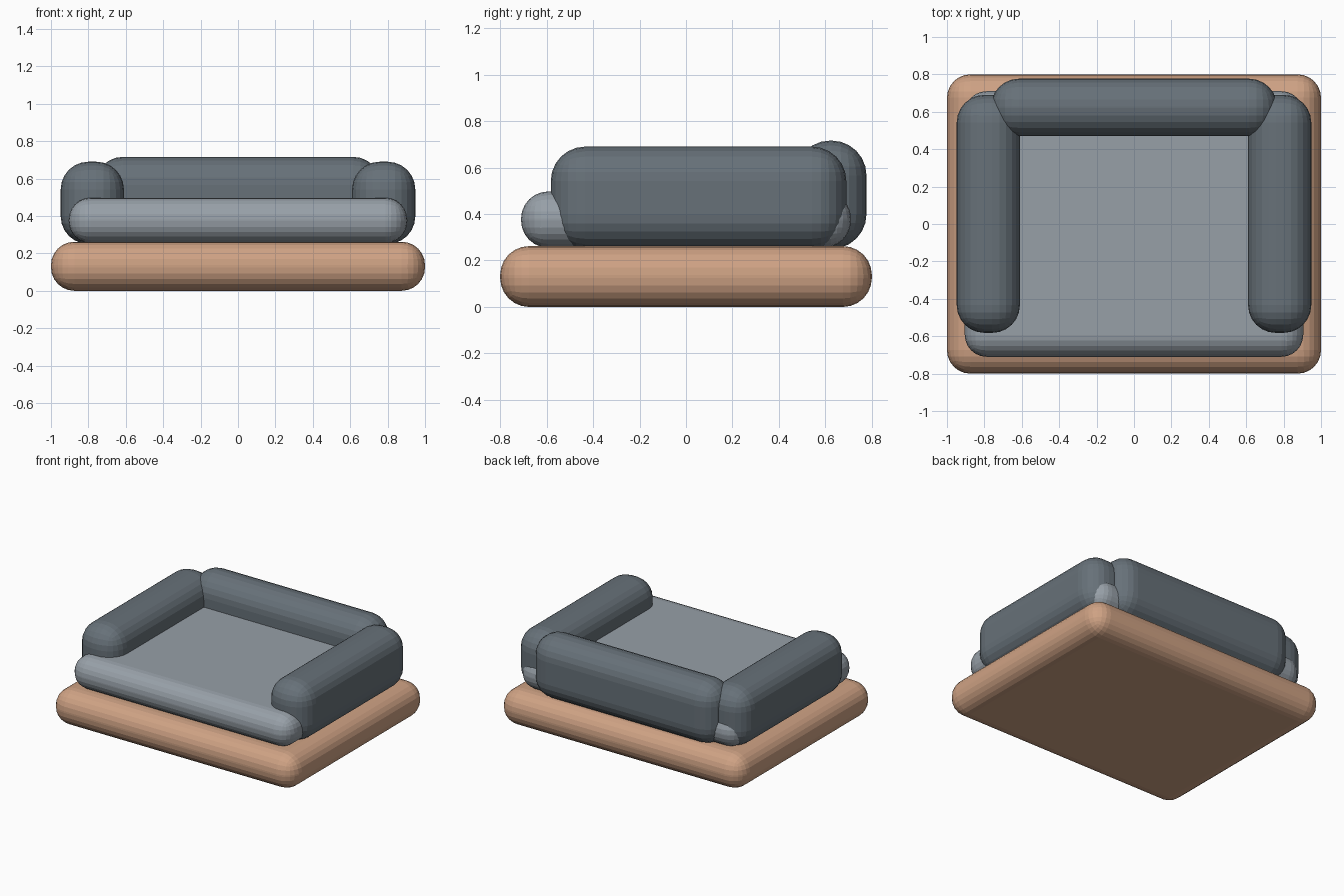
import bpy
import bmesh
from mathutils import Vector

cube = bpy.data.objects.get("Cube")
if cube:
    bpy.data.objects.remove(cube, do_unlink=True)


def material(name, color):
    mat = bpy.data.materials.new(name)
    mat.use_nodes = True
    mat.diffuse_color = (*color, 1)
    mat.node_tree.nodes["Principled BSDF"].inputs["Base Color"].default_value = (*color, 1)
    return mat


tan = material("tan base", (0.62, 0.36, 0.23))
light_grey = material("light grey fabric", (0.31, 0.35, 0.39))
dark_grey = material("dark grey fabric", (0.135, 0.165, 0.19))


def padded_box(name, low, high, radius, mat, segments=6):
    """Box between two corners with rounded, faceted edges."""
    low, high = Vector(low), Vector(high)
    bm = bmesh.new()
    bmesh.ops.create_cube(bm, size=1)
    bmesh.ops.scale(bm, vec=high - low, verts=bm.verts)
    mesh = bpy.data.meshes.new(name)
    bm.to_mesh(mesh)
    bm.free()
    mesh.materials.append(mat)
    obj = bpy.data.objects.new(name, mesh)
    obj.location = (low + high) / 2
    bpy.context.collection.objects.link(obj)
    bevel = obj.modifiers.new("rounding", "BEVEL")
    bevel.width = radius
    bevel.segments = segments
    bevel.limit_method = "NONE"
    return obj


# Base platform and seat cushion
padded_box("base", (-1, -0.8, 0), (1, 0.8, 0.262), 0.125, tan)
padded_box("seat_cushion", (-0.905, -0.71, 0.255), (0.905, 0.71, 0.497), 0.117, light_grey)

# Backrest bolster
padded_box("backrest", (-0.765, 0.47, 0.25), (0.765, 0.777, 0.716), 0.15, dark_grey)

# Arm bolsters on both sides
for side, inner, outer in (("left", 0.61, 0.948), ("right", -0.948, -0.61)):
    padded_box(side + "_arm", (inner, -0.582, 0.25), (outer, 0.69, 0.69), 0.148, dark_grey)
